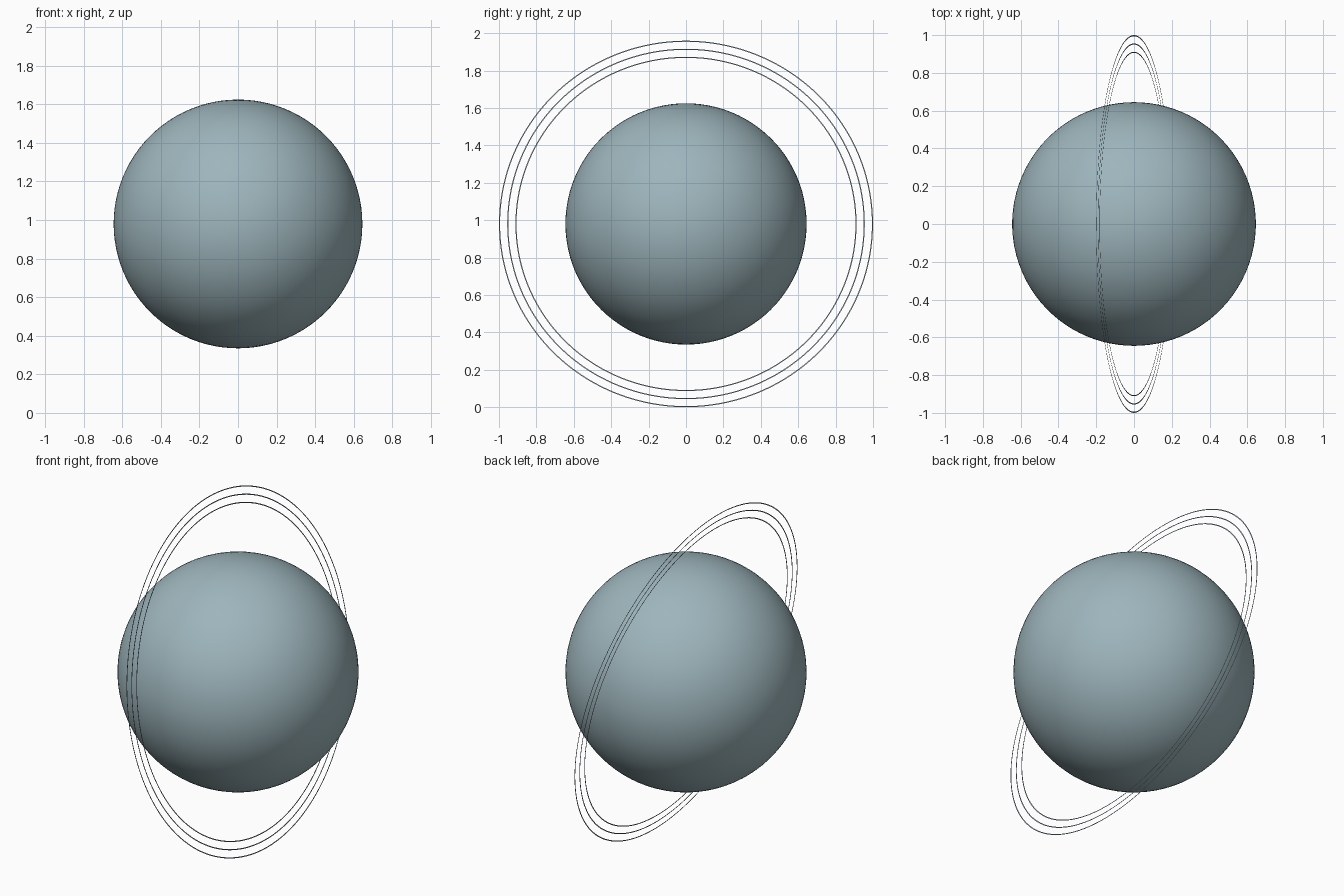
import bpy, bmesh, math
from mathutils import Matrix

if "Cube" in bpy.data.objects:
    bpy.data.objects.remove(bpy.data.objects["Cube"])

TILT = math.acos(0.2)                 # the ring plane leans 11.5 degrees from vertical
CENTRE_Z = math.sin(TILT)             # the outer ring just touches the ground
PLACE = Matrix.Translation((0, 0, CENTRE_Z)) @ Matrix.Rotation(TILT, 4, 'Y')

pale_teal = bpy.data.materials.new("pale_teal_grey")
pale_teal.diffuse_color = (0.34, 0.465, 0.505, 1)
pale_teal.use_nodes = True
pale_teal.node_tree.nodes["Principled BSDF"].inputs["Base Color"].default_value = pale_teal.diffuse_color


def add_object(name, bm, mat):
    """Turn a bmesh into a smooth, tilted object."""
    bmesh.ops.transform(bm, matrix=PLACE, verts=bm.verts)
    for f in bm.faces:
        f.smooth = True
    mesh = bpy.data.meshes.new(name)
    bm.to_mesh(mesh)
    bm.free()
    mesh.materials.append(mat)
    obj = bpy.data.objects.new(name, mesh)
    bpy.context.collection.objects.link(obj)
    return obj


def flat_ring(name, outer, width, mat, n=192):
    """Paper-thin annulus in the tilted plane."""
    bm = bmesh.new()
    loops = []
    for r in (outer - width, outer):
        loops.append([bm.verts.new((r * math.cos(a), r * math.sin(a), 0))
                      for a in (2 * math.pi * i / n for i in range(n))])
    inner, rim = loops
    for i in range(n):
        j = (i + 1) % n
        bm.faces.new((inner[i], rim[i], rim[j], inner[j]))
    return add_object(name, bm, mat)


# planet globe
bm = bmesh.new()
bmesh.ops.create_uvsphere(bm, u_segments=96, v_segments=48, radius=0.645)
add_object("planet_globe", bm, pale_teal)

# three thin rings
for name, radius in (("inner_ring", 0.912), ("middle_ring", 0.956), ("outer_ring", 1.0)):
    flat_ring(name, radius, 0.006, pale_teal)
